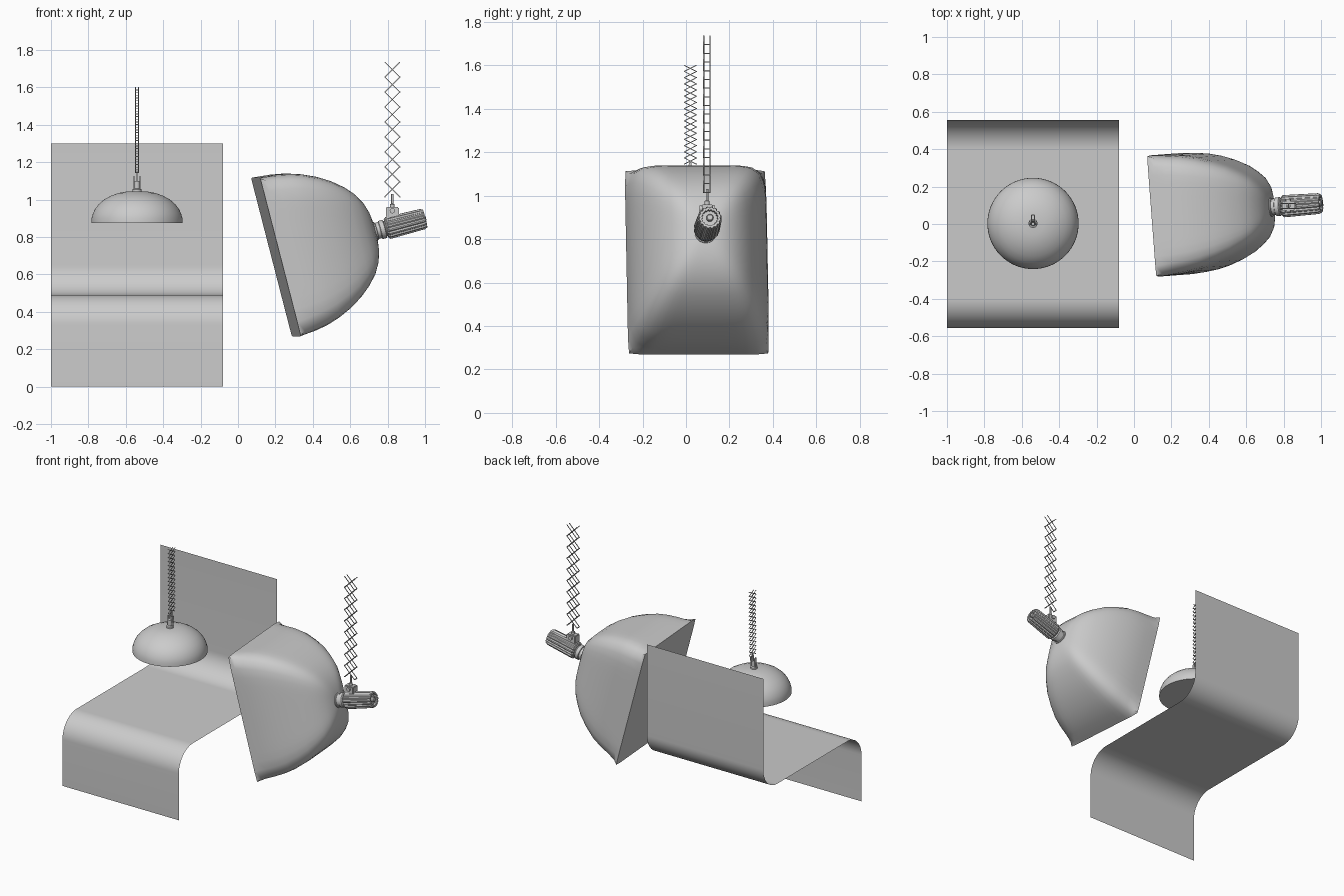
import bpy, bmesh
from math import sin, cos, pi, radians
from mathutils import Vector, Matrix

if "Cube" in bpy.data.objects:
    bpy.data.objects.remove(bpy.data.objects["Cube"], do_unlink=True)

grey = bpy.data.materials.new("studio grey")
grey.use_nodes = True
grey.diffuse_color = (0.6, 0.6, 0.6, 1)
grey.node_tree.nodes["Principled BSDF"].inputs["Base Color"].default_value = (0.6, 0.6, 0.6, 1)


def finish(name, bm, matrix=None, smooth=None, closed=True):
    """Turn a bmesh into a named object, smooth below the given angle."""
    if closed:
        bmesh.ops.recalc_face_normals(bm, faces=bm.faces)
    mesh = bpy.data.meshes.new(name)
    bm.to_mesh(mesh)
    bm.free()
    if smooth:
        for p in mesh.polygons:
            p.use_smooth = True
        mesh.set_sharp_from_angle(angle=radians(smooth))
    mesh.materials.append(grey)
    obj = bpy.data.objects.new(name, mesh)
    bpy.context.collection.objects.link(obj)
    if matrix:
        obj.matrix_world = matrix
    return obj


def loft(name, rings, matrix=None, smooth=35):
    """Skin closed rings of points and cap both ends."""
    bm = bmesh.new()
    loops = [[bm.verts.new(p) for p in ring] for ring in rings]
    n = len(loops[0])
    for a, b in zip(loops, loops[1:]):
        for i in range(n):
            j = (i + 1) % n
            bm.faces.new((a[i], a[j], b[j], b[i]))
    bm.faces.new(loops[0])
    bm.faces.new(loops[-1])
    return finish(name, bm, matrix, smooth)


def turned(name, profile, matrix=None, sides=24, flute=0.0):
    """Turn (distance, radius) pairs about local x; flute cuts every third rib."""
    rings = []
    for t, r in profile:
        ring = []
        for i in range(sides):
            a = 2 * pi * i / sides
            k = r * (1 - flute) if i % 3 == 0 else r
            ring.append((t, k * cos(a), k * sin(a)))
        rings.append(ring)
    return loft(name, rings, matrix)


def bar(bm, a, b, width, depth, side):
    """Add a rectangular bar from a to b; side is its depth direction."""
    a, b = Vector(a), Vector(b)
    z = (b - a).normalized()
    y = (side - z * side.dot(z)).normalized()
    x = y.cross(z)
    rot = Matrix((x, y, z)).transposed().to_4x4()
    size = Matrix.Diagonal((width, depth, (b - a).length, 1))
    bmesh.ops.create_cube(bm, size=1, matrix=Matrix.Translation((a + b) / 2) @ rot @ size)


def pantograph(name, base, top, half, gap, cells, across, side, thick):
    """Scissor hanger: two layers of crossed bars joined by pins."""
    bm = bmesh.new()
    step = (top - base.z) / cells
    for i in range(cells):
        low = base + Vector((0, 0, i * step))
        high = low + Vector((0, 0, step))
        for s in (-1, 1):
            for layer in (-gap, gap):
                off = side * (layer + s * thick * 0.3)
                bar(bm, low - across * half * s + off, high + across * half * s + off,
                    thick, thick * 0.5, side)
            end = low + across * half * s
            bar(bm, end - side * gap, end + side * gap, thick, thick, across)
        mid = (low + high) / 2
        bar(bm, mid - side * gap, mid + side * gap, thick, thick, across)
    finish(name, bm)


def block(name, a, b, width, depth, side, bevel=0.004):
    bm = bmesh.new()
    bar(bm, a, b, width, depth, side)
    bmesh.ops.bevel(bm, geom=bm.edges[:], offset=bevel, segments=2, affect='EDGES')
    finish(name, bm, smooth=40)


X, Y, UP = Vector((1, 0, 0)), Vector((0, 1, 0)), Vector((0, 0, 1))

# Curved product table sheet
bend, edge, level = 0.16, 0.555, 0.49
steps = [i * pi / 2 / 16 for i in range(17)]
path = [(-edge, 0)]
path += [(-edge + bend - bend * cos(a), level - bend + bend * sin(a)) for a in steps]
path += [(edge - bend + bend * sin(a), level + bend - bend * cos(a)) for a in steps]
path += [(edge, 1.3)]
bm = bmesh.new()
rows = [[bm.verts.new((x, y, z)) for x in (-1, -0.08)] for y, z in path]
for a, b in zip(rows, rows[1:]):
    bm.faces.new((a[0], a[1], b[1], b[0]))
finish("table_sheet", bm, smooth=40, closed=False)

# Overhead dish lamp
upright = Matrix.Translation((-0.54, 0.003, 0)) @ Matrix.Rotation(-pi / 2, 4, 'Y')
dish = [(0.875, 0.244), (0.9, 0.243), (0.925, 0.236), (0.95, 0.224), (0.975, 0.205),
        (1.0, 0.176), (1.02, 0.14), (1.035, 0.1), (1.042, 0.06), (1.045, 0.01)]
turned("dish_reflector", dish, upright, 64)
turned("dish_socket", [(1.035, 0.024), (1.055, 0.024), (1.06, 0.015), (1.1, 0.015)], upright)
for s in (-1, 1):
    x = -0.54 + s * 0.016
    block("dish_fork", (x, 0.005, 1.05), (x, 0.012, 1.125), 0.007, 0.02, Y, 0.002)
block("dish_hanger", (-0.54, 0.012, 1.09), (-0.54, 0.02, 1.155), 0.012, 0.012, Y, 0.002)
pantograph("dish_pantograph", Vector((-0.54, 0.02, 1.145)), 1.6, 0.028, 0.008, 16, Y, X, 0.004)

# Softbox frame: local x runs from the diffuser to the lamp head
axis = Vector((0.966, 0.073, 0.25)).normalized()
wide = UP.cross(axis).normalized()
tall = axis.cross(wide)
frame = Matrix((axis, wide, tall)).transposed().to_4x4()
frame.translation = (0.203, 0.05, 0.693)

# Softbox shell: rounded rectangles shrinking toward the back
sections = [(0, 1, 60), (0.03, 0.995, 14), (0.09, 0.985, 9), (0.16, 0.958, 8), (0.23, 0.908, 8),
            (0.31, 0.828, 7), (0.38, 0.73, 7), (0.44, 0.62, 6), (0.485, 0.51, 6),
            (0.52, 0.38, 5), (0.54, 0.25, 4), (0.55, 0.12, 2)]
rings = []
for t, scale, power in sections:
    ring = []
    for i in range(64):
        c, s = cos(i * pi / 32), sin(i * pi / 32)
        k = scale / (abs(c) ** power + abs(s) ** power) ** (1 / power)
        ring.append((t, 0.325 * k * c, 0.438 * k * s))
    rings.append(ring)
loft("softbox_shell", rings, frame, 50)

# Lamp head: collar, ribbed body, end controls
turned("head_collar", [(0.53, 0.05), (0.555, 0.05), (0.558, 0.044), (0.575, 0.044),
                       (0.578, 0.05), (0.6, 0.05), (0.605, 0.042), (0.64, 0.042)], frame, 32)
turned("head_body", [(0.61, 0.05), (0.62, 0.06), (0.81, 0.056), (0.825, 0.05),
                     (0.825, 0.038), (0.81, 0.036)], frame, 48, 0.1)
turned("head_knob", [(0.8, 0.016), (0.826, 0.016), (0.83, 0.012)], frame, 16)

# Hanger of the lamp head
block("head_bracket", (0.825, 0.098, 0.905), (0.825, 0.098, 0.96), 0.07, 0.05, Y)
turned("bracket_bolt", [(-0.035, 0.014), (0.035, 0.014)],
       Matrix.Translation((0.825, 0.098, 0.94)) @ Matrix.Rotation(pi / 2, 4, 'Z'), 12)
turned("head_stem", [(0.95, 0.012), (0.975, 0.012), (0.978, 0.006), (1.03, 0.006)],
       Matrix.Translation((0.825, 0.097, 0)) @ Matrix.Rotation(-pi / 2, 4, 'Y'), 12)
pantograph("head_pantograph", Vector((0.825, 0.096, 1.015)), 1.735, 0.04, 0.014, 9, X, Y, 0.005)
